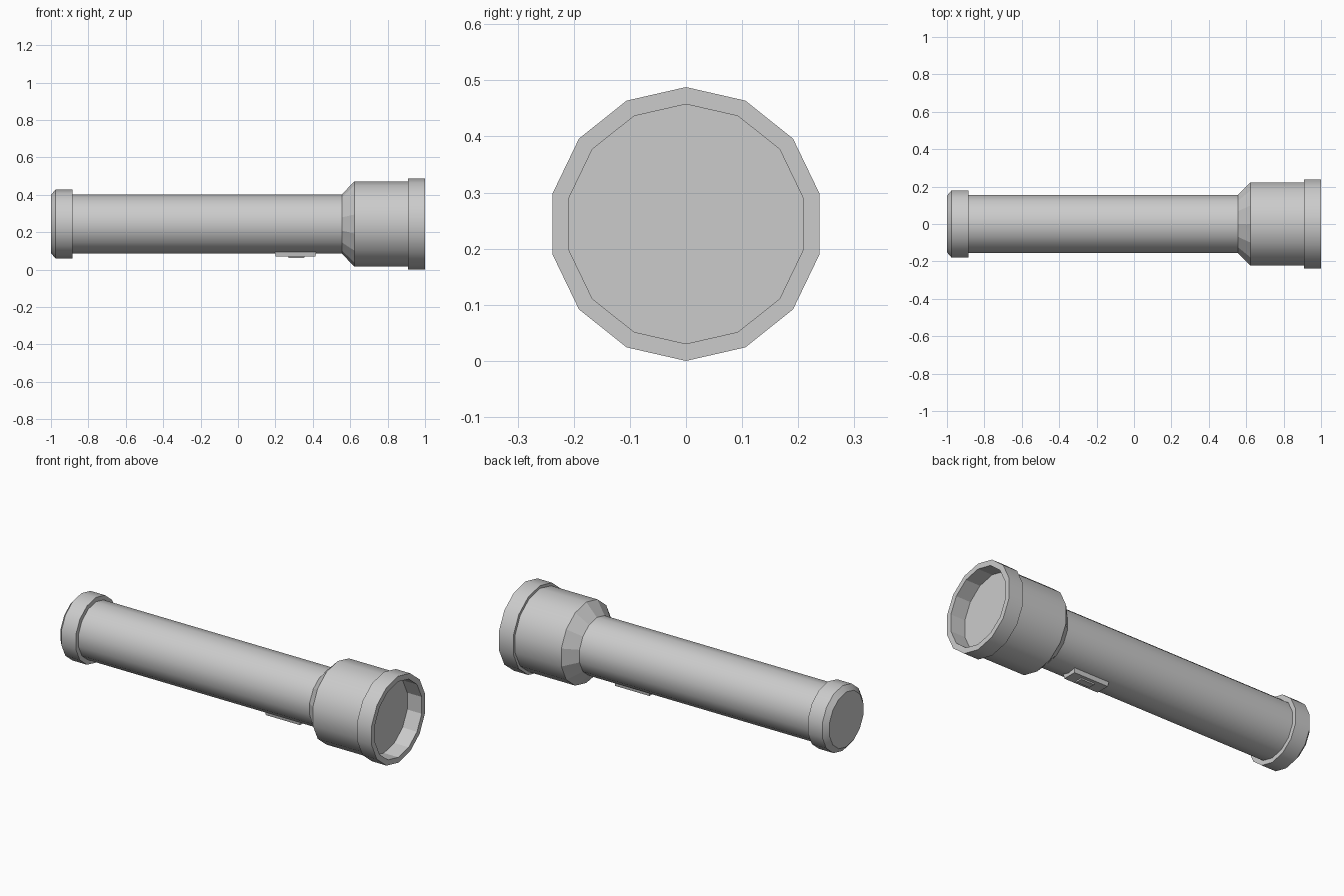
import bpy, bmesh, math

if "Cube" in bpy.data.objects:
    bpy.data.objects.remove(bpy.data.objects["Cube"])

SIDES = 14
CZ = 0.244


def lathe(name, profile, cap_start=False, cap_end=False, smooth=True):
    """Revolve (x, radius) points around the torch axis."""
    bm = bmesh.new()
    rings = []
    for x, r in profile:
        ring = []
        for i in range(SIDES):
            a = 2 * math.pi * i / SIDES
            ring.append(bm.verts.new((x, r * math.sin(a), CZ + r * math.cos(a))))
        rings.append(ring)
    for p, q in zip(rings, rings[1:]):
        for i in range(SIDES):
            j = (i + 1) % SIDES
            bm.faces.new((p[i], p[j], q[j], q[i]))
    # Profiles run tail to front, so this winding faces outwards
    if cap_start:
        bm.faces.new(rings[0][::-1])
    if cap_end:
        bm.faces.new(rings[-1])
    bm.normal_update()
    f = bm.faces[:][0]
    mid = f.calc_center_median()
    mid.z -= CZ
    mid.x = 0
    if f.normal.dot(mid) < 0:
        bmesh.ops.reverse_faces(bm, faces=bm.faces[:])
    return finish(name, bm, smooth)


def finish(name, bm, smooth):
    me = bpy.data.meshes.new(name)
    bm.to_mesh(me)
    bm.free()
    ob = bpy.data.objects.new(name, me)
    bpy.context.collection.objects.link(ob)
    if smooth:
        bpy.ops.object.select_all(action='DESELECT')
        ob.select_set(True)
        bpy.context.view_layer.objects.active = ob
        bpy.ops.object.shade_smooth_by_angle(angle=math.radians(30))
    return ob


def pad(name, x0, x1, width, z_bottom, z_top, inset):
    """Box whose lower face is tapered inwards."""
    bm = bmesh.new()
    bmesh.ops.create_cube(bm, size=1)
    for v in bm.verts:
        low = v.co.z < 0
        t = inset if low else 0
        v.co.x = (x0 + t) if v.co.x < 0 else (x1 - t)
        v.co.y = math.copysign(width / 2 - t, v.co.y)
        v.co.z = z_bottom if low else z_top
    return finish(name, bm, False)


# Tail cap with chamfered end and step down to the barrel
lathe("tail_cap", [(-1, 0.155), (-0.976, 0.184), (-0.886, 0.184), (-0.886, 0.159)],
      cap_start=True)

# Smooth barrel
lathe("barrel", [(-0.886, 0.159), (0.556, 0.159)])

# Faceted flare between barrel and head
lathe("collar", [(0.556, 0.159), (0.622, 0.228)], smooth=False)

# Head
lathe("head", [(0.622, 0.228), (0.91, 0.228)])

# Bezel ring around the front
lathe("bezel", [(0.91, 0.228), (0.91, 0.244), (1, 0.244), (1, 0.2135)])

# Recess wall and lens
lathe("lens_recess", [(1, 0.2135), (0.91, 0.2135)], cap_end=True, smooth=False)
bpy.data.objects["lens_recess"].data.flip_normals()

# Switch on the underside
pad("switch_base", 0.195, 0.42, 0.09, 0.070, 0.11, 0.006)
pad("switch_button", 0.265, 0.36, 0.05, 0.063, 0.09, 0.006)
